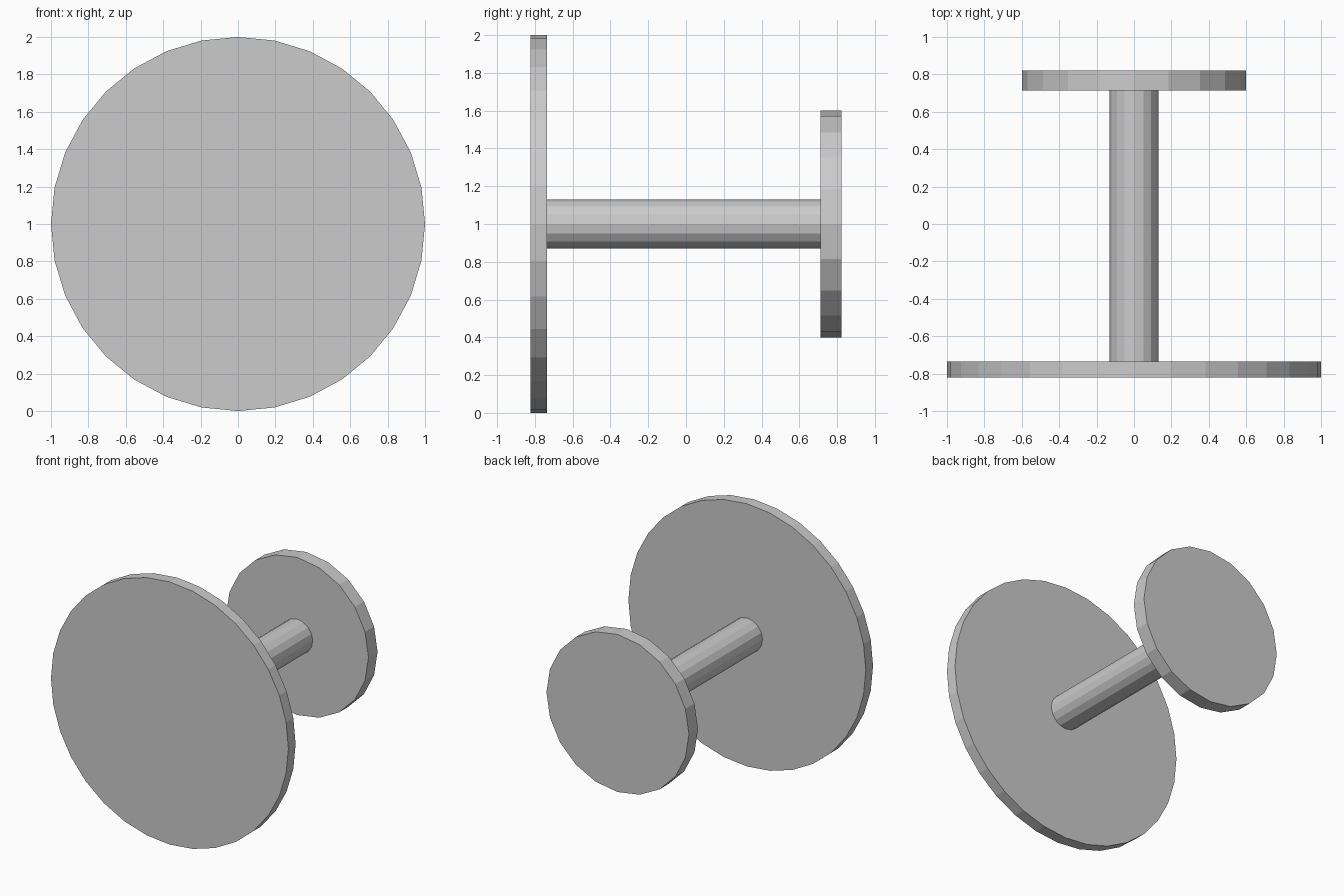
import bpy
from math import radians

if "Cube" in bpy.data.objects:
    bpy.data.objects.remove(bpy.data.objects["Cube"])


def disc(name, sides, radius, y0, y1):
    """Flat-faced cylinder lying along y, centred at z = 1."""
    bpy.ops.mesh.primitive_cylinder_add(
        vertices=sides, radius=radius, depth=y1 - y0,
        location=(0, (y0 + y1) / 2, 1), rotation=(radians(90), 0, 0))
    obj = bpy.context.object
    obj.name = name
    bpy.ops.object.transform_apply(location=False, rotation=True, scale=True)
    return obj


# Large front plate, connecting rod, small back plate
disc("front_plate", 32, 1.0, -0.822, -0.735)
disc("rod", 16, 0.13, -0.735, 0.713)
disc("back_plate", 20, 0.6, 0.713, 0.822)
